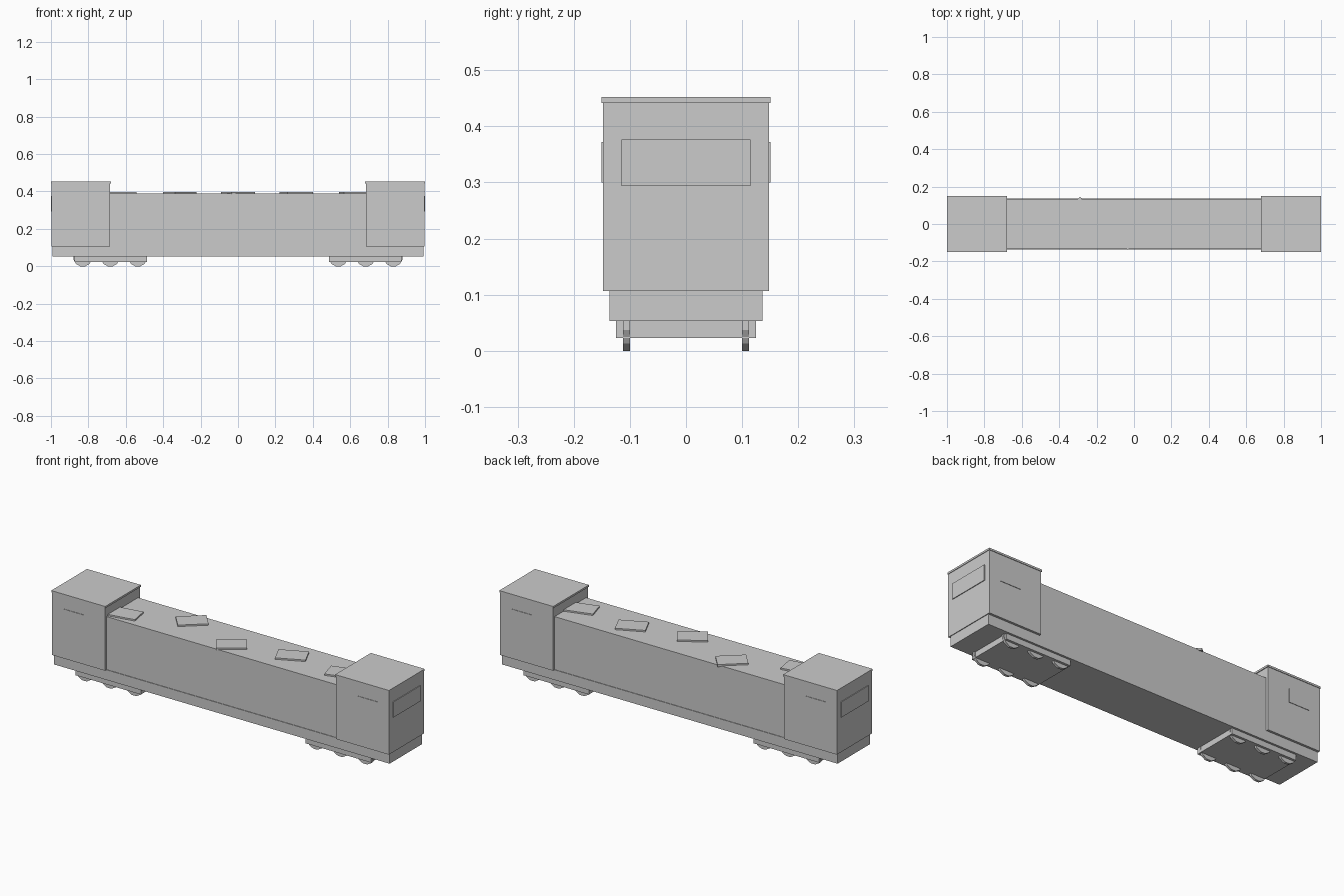
import bpy
from math import pi, radians

cube = bpy.data.objects.get("Cube")
if cube:
    bpy.data.objects.remove(cube, do_unlink=True)

grey = bpy.data.materials.new("plain grey")
grey.use_nodes = True
colour = (0.6, 0.6, 0.6, 1)
grey.diffuse_color = colour
grey.node_tree.nodes["Principled BSDF"].inputs["Base Color"].default_value = colour


def finish(name):
    obj = bpy.context.object
    obj.name = name
    obj.data.materials.append(grey)
    return obj


def box(name, x, y, z, turn=0):
    """Box from (min, max) ranges, turned about its own vertical axis."""
    ranges = (x, y, z)
    bpy.ops.mesh.primitive_cube_add(size=1, location=[(a + b) / 2 for a, b in ranges])
    obj = finish(name)
    obj.scale = [b - a for a, b in ranges]
    obj.rotation_euler.z = radians(turn)
    return obj


def span(side, near, far):
    return sorted((side * near, side * far))


# Underframe and long central body
box("underframe", (-0.992, 0.992), (-0.136, 0.136), (0.053, 0.107))
box("central_body", (-0.69, 0.69), (-0.133, 0.133), (0.107, 0.39))

for end, label in ((-1, "right"), (1, "left")):
    # Cab with a thin overhanging roof
    box(label + "_cab", span(end, 0.684, 0.996), (-0.148, 0.148), (0.107, 0.442))
    box(label + "_cab_roof", span(end, 0.68, 0.999), (-0.151, 0.151), (0.442, 0.452))

    # Window plates on the end and both sides
    box(label + "_end_window", span(end, 0.994, 1.0), (-0.115, 0.115), (0.294, 0.377))
    for side, face in ((-1, "front"), (1, "back")):
        box(f"{label}_{face}_window", span(end, 0.81, 0.93),
            span(side, 0.146, 0.1505), (0.3, 0.372))

    # Bogie with three pairs of wheels
    box(label + "_bogie", span(end, 0.487, 0.873), (-0.125, 0.125), (0.023, 0.054))
    for offset in (-0.147, 0, 0.147):
        for side in (-1, 1):
            bpy.ops.mesh.primitive_cylinder_add(
                vertices=12, radius=0.052, depth=0.013,
                location=(end * 0.683 + offset, side * 0.106, 0.0502),
                rotation=(pi / 2, pi / 12, 0))
            finish(label + "_wheel")

# Loose panels scattered along the body top
for x, y, turn in ((-0.625, -0.061, 10), (-0.312, 0.058, 41), (0, -0.055, 34),
                   (0.312, 0.011, 25), (0.625, -0.011, 16)):
    box("roof_panel", (x - 0.075, x + 0.075), (y - 0.05, y + 0.05), (0.386, 0.398), turn)
